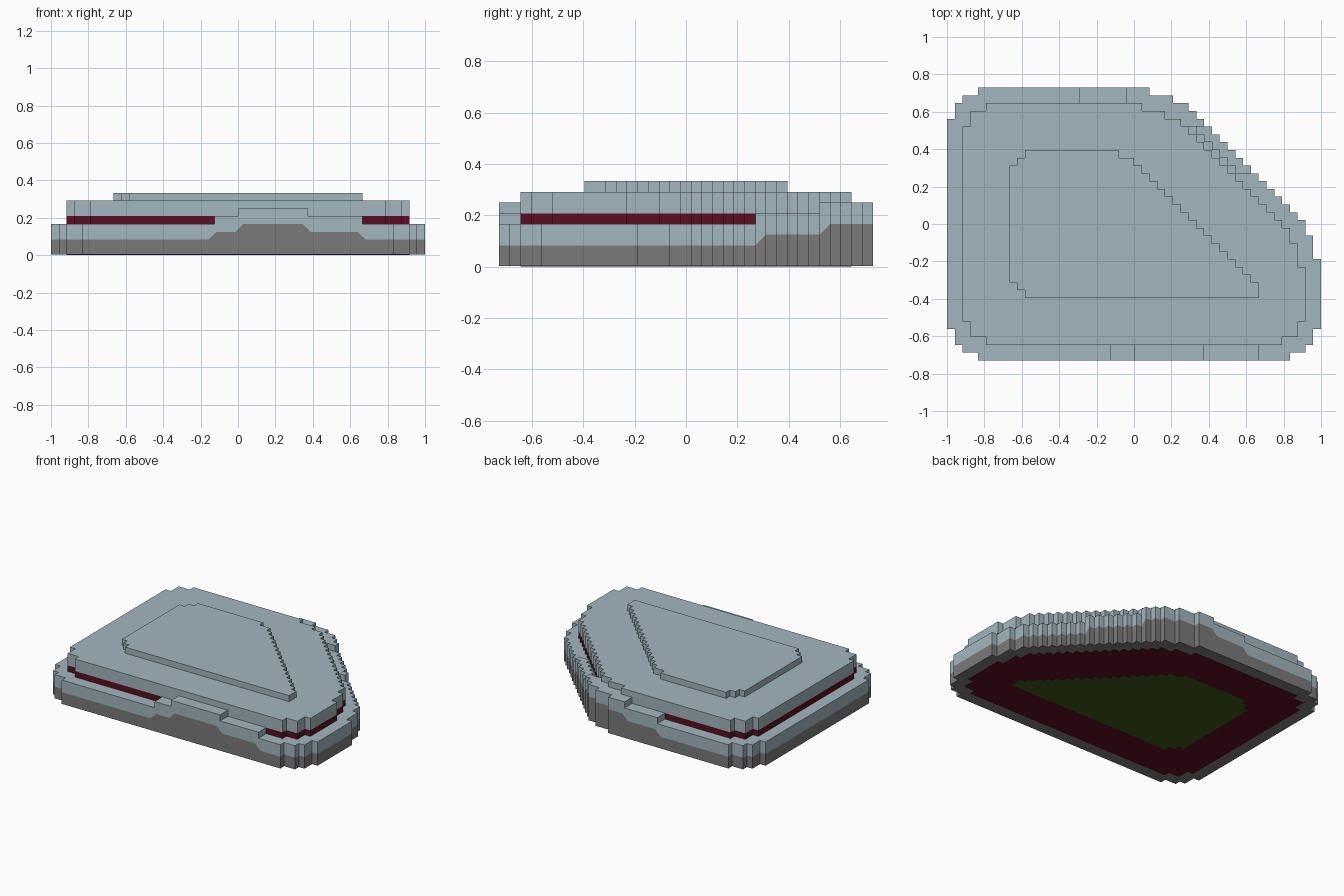
import bpy, bmesh

if "Cube" in bpy.data.objects:
    bpy.data.objects.remove(bpy.data.objects["Cube"], do_unlink=True)

U = 1 / 24  # one block


def material(name, rgb):
    m = bpy.data.materials.new(name)
    m.use_nodes = True
    m.diffuse_color = (*rgb, 1)
    b = m.node_tree.nodes["Principled BSDF"]
    b.inputs["Base Color"].default_value = (*rgb, 1)
    b.inputs["Roughness"].default_value = 0.8
    return m


BLUE = material("pale blue grey", (0.36, 0.47, 0.52))
GREY = material("mid grey", (0.195, 0.195, 0.195))
RED = material("dark red", (0.107, 0.004, 0.016))
GREEN = material("dark olive green", (0.049, 0.10, 0.0115))


def finish(name, bm, mats):
    bmesh.ops.remove_doubles(bm, verts=bm.verts, dist=1e-5)
    bmesh.ops.recalc_face_normals(bm, faces=bm.faces)
    me = bpy.data.meshes.new(name)
    bm.to_mesh(me)
    bm.free()
    for m in mats:
        me.materials.append(m)
    ob = bpy.data.objects.new(name, me)
    bpy.context.collection.objects.link(ob)
    return ob


def prism(name, outline, z0, z1, mat):
    """Upright slab from an outline in block units."""
    bm = bmesh.new()
    lo, hi = [[bm.verts.new((x * U, y * U, z)) for x, y in outline] for z in (z0, z1)]
    bm.faces.new(lo)
    bm.faces.new(hi)
    for i in range(len(outline)):
        j = (i + 1) % len(outline)
        bm.faces.new((lo[i], lo[j], hi[j], hi[i]))
    return finish(name, bm, [mat])


def stair(x, y, n):
    """Descending one-block staircase."""
    return [p for i in range(n) for p in ((x + i, y - i), (x + i, y - i - 1))]


def mirror_x(pts):
    return [(-x, y) for x, y in reversed(pts)]


def mirror_y(pts):
    return [(x, -y) for x, y in reversed(pts)]


# Outlines, clockwise from the back edge: slanted side, then stepped corners
outer_slant = [(2, 17.5), (2, 16.5), (5, 16.5), (5, 15.5), (7, 15.5), (7, 14.5)] + stair(8, 14.5, 14)
outer_tail = [(22, .5), (22, -1.5), (23, -1.5), (23, -4.5), (24, -4.5)]
outer_corner = [(24, -13.5), (23, -13.5), (23, -15.5), (22, -15.5), (22, -16.5), (20, -16.5), (20, -17.5)]

inner_slant = [(1, 15.5), (1, 14.5), (4, 14.5), (4, 13.5), (6, 13.5), (6, 12.5)] + stair(7, 12.5, 13)
inner_tail = [(20, -.5), (20, -2.5), (21, -2.5), (21, -5.5), (22, -5.5)]
inner_corner = [(22, -12.5), (21, -12.5), (21, -14.5), (19, -14.5), (19, -15.5)]


def closed(slant, tail, corner):
    left = mirror_x(corner)
    return slant + tail + corner + left + mirror_y(left)


inner = closed(inner_slant, inner_tail, inner_corner)
top_corner = [(-14, -9.5), (-14, -8.5), (-15, -8.5), (-15, -7.5), (-16, -7.5)]
plateau = ([(-2, 9.5), (-2, 8.5)] + stair(0, 8.5, 16) + [(16, -7.5), (16, -9.5)]
           + top_corner + mirror_y(top_corner))

# Base outline with extra points where the grey band rises
FRONT = [(-3.8, 2), (-2.7, 3), (-.3, 3), (.7, 4), (8.3, 4), (9.3, 3), (15.3, 3), (16.4, 2)]
BACK = [(-7.6, 2), (-6.6, 3), (-1.6, 3), (-.6, 4)]
SLANT = [(6.5, 2), (7.5, 3), (12.5, 3), (13.5, 4)]
left_front = mirror_x(outer_corner)
base = (outer_slant + outer_tail + outer_corner
        + [(x, -17.5) for x, h in reversed(FRONT)]
        + left_front + mirror_y(left_front)
        + [(x, 17.5) for x, h in BACK])


def ramp(t, table):
    """Linear interpolation through a small table."""
    if t <= table[0][0]:
        return table[0][1]
    for (a, ha), (b, hb) in zip(table, table[1:]):
        if t <= b:
            return ha + (hb - ha) * (t - a) / (b - a)
    return table[-1][1]


def grey_height(x, y):
    if y == -17.5:
        return ramp(x, FRONT)
    if y == 17.5:
        return ramp(x, BACK)
    return ramp(y, SLANT) if x > 0 else 2


# Base slab: grey band below, blue band above
FLOOR = 0.003
bm = bmesh.new()
rings = [[bm.verts.new((x * U, y * U, z)) for x, y, z in ring] for ring in (
    [(x, y, FLOOR) for x, y in base],
    [(x, y, grey_height(x, y) * U) for x, y in base],
    [(x, y, 4 * U) for x, y in base])]
bm.faces.new(rings[0]).material_index = 1
bm.faces.new(rings[2]).material_index = 0
for band, idx in ((0, 1), (1, 0)):
    lo, hi = rings[band], rings[band + 1]
    for i in range(len(base)):
        j = (i + 1) % len(base)
        bm.faces.new((lo[i], lo[j], hi[j], hi[i])).material_index = idx
finish("base_slab", bm, [BLUE, GREY])

# Underside colour plates
prism("underside_red_plate", inner, 0.0015, FLOOR + 0.002, RED)
prism("underside_green_plate", plateau, 0, FLOOR + 0.001, GREEN)

# Recessed red layer, upper body and raised top panel
prism("recessed_band", inner, 4 * U, 5 * U, RED)
prism("upper_body", inner, 5 * U, 7 * U, BLUE)
prism("top_panel", plateau, 7 * U, 8 * U, BLUE)

# Two-step raised guard on the front edge
for name, x0, x1, z in (("front_guard_lower", -3, 16, 4), ("front_guard_upper", 0, 9, 5)):
    prism(name, [(x0, -17.5), (x0, -15.5), (x1, -15.5), (x1, -17.5)], z * U, (z + 1) * U, BLUE)

# Two-step raised guard round the back and slanted side
inner_back = list(reversed(inner_slant[:6]))
slit_edge = list(reversed(stair(8, 12.5, 6)))
prism("back_guard_lower", [(-7, 17.5)] + outer_slant[:6 + 16] + slit_edge + inner_back + [(-7, 15.5)],
      4 * U, 5 * U, BLUE)
prism("back_guard_upper", [(-1, 17.5)] + outer_slant[:6 + 4] + inner_back + [(-1, 15.5)],
      5 * U, 6 * U, BLUE)
